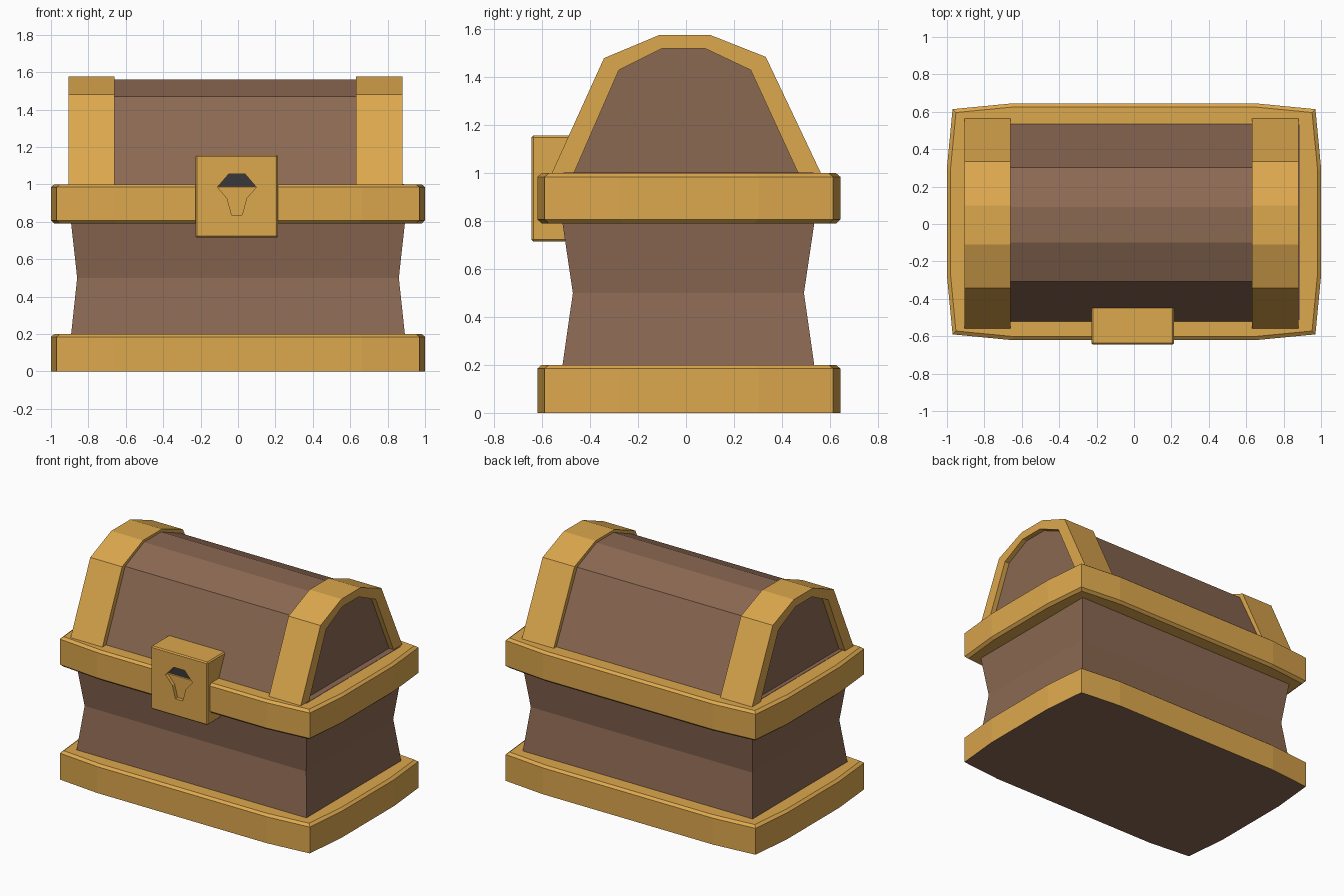
import bpy, bmesh

if "Cube" in bpy.data.objects:
    bpy.data.objects.remove(bpy.data.objects["Cube"])


def material(name, rgb):
    m = bpy.data.materials.new(name)
    m.diffuse_color = (*rgb, 1)
    m.use_nodes = True
    m.node_tree.nodes["Principled BSDF"].inputs["Base Color"].default_value = m.diffuse_color
    return m


WOOD = material("wood", (0.26, 0.14, 0.085))
GOLD = material("gold", (0.72, 0.39, 0.075))
DARK = material("dark", (0.04, 0.04, 0.043))


def finish(name, bm, *mats):
    bmesh.ops.recalc_face_normals(bm, faces=bm.faces)
    me = bpy.data.meshes.new(name)
    bm.to_mesh(me)
    bm.free()
    for m in mats:
        me.materials.append(m)
    ob = bpy.data.objects.new(name, me)
    bpy.context.collection.objects.link(ob)
    return ob


def loft(name, rings, *mats):
    """Skin a stack of equal-length closed rings and cap both ends."""
    bm = bmesh.new()
    rows = [[bm.verts.new(p) for p in r] for r in rings]
    n = len(rows[0])
    for a, b in zip(rows, rows[1:]):
        for i in range(n):
            j = (i + 1) % n
            bm.faces.new((a[i], a[j], b[j], b[i]))
    bottom = bm.faces.new(rows[0])
    bm.faces.new(rows[-1])
    if len(mats) > 1:
        bottom.material_index = 1
    return finish(name, bm, *mats)


def rect(x, y, z):
    return [(sx * x, sy * y + 0.01, z) for sx, sy in ((-1, -1), (1, -1), (1, 1), (-1, 1))]


def bowed(z, inset=0.0):
    """Rectangle outline whose sides bow slightly outwards."""
    quarter = [(0.66, 0.632), (0.97, 0.602), (1.0, 0.29)]
    pts = []
    for sx, sy, step in ((1, 1, 1), (1, -1, -1), (-1, -1, 1), (-1, 1, -1)):
        pts += [(sx * (x - inset), sy * (y - inset) + 0.012, z) for x, y in quarter[::step]]
    return pts


def prism(name, profile, axis, lo, hi, mat):
    """Extrude a 2D profile along x (profile is y, z) or y (profile is x, z)."""
    place = (lambda t, a, b: (t, a, b)) if axis == "x" else (lambda t, a, b: (a, t, b))
    return loft(name, [[place(t, a, b) for a, b in profile] for t in (lo, hi)], mat)


# Waisted wooden body
loft("body", [rect(0.892, 0.525, 0.1), rect(0.892, 0.525, 0.2), rect(0.86, 0.482, 0.5),
              rect(0.892, 0.525, 0.79), rect(0.888, 0.522, 1.002)], WOOD)

# Gold bands around base and rim
loft("base_band", [bowed(0), bowed(0.185), bowed(0.2, 0.018)], GOLD, WOOD)
loft("rim_band", [bowed(0.79, 0.018), bowed(0.807), bowed(0.985), bowed(1.0, 0.018)], GOLD)

# Barrel lid
LID = [(-0.52, 1.0), (-0.308, 1.47), (-0.1, 1.56), (0.09, 1.56), (0.303, 1.47), (0.535, 1.0)]
prism("lid", LID, "x", -0.86, 0.845, WOOD)

# Gold straps arching over the lid ends
OUTER = [(-0.56, 1.0), (-0.342, 1.48), (-0.11, 1.577), (0.1, 1.577), (0.333, 1.485), (0.563, 1.0)]
INNER = [(-0.468, 1.0), (-0.28, 1.43), (-0.1, 1.52), (0.08, 1.52), (0.27, 1.43), (0.468, 1.0)]
for name, lo, hi in (("left_strap", -0.907, -0.66), ("right_strap", 0.632, 0.88)):
    prism(name, OUTER + INNER[::-1], "x", lo, hi, GOLD)

# Lock plate
lock = prism("lock", [(-0.227, 0.715), (0.215, 0.715), (0.215, 1.157), (-0.227, 1.157)],
             "y", -0.645, -0.44, GOLD)
bevel = lock.modifiers.new("bevel", "BEVEL")
bevel.width = 0.008
bevel.segments = 1

# Recessed keyhole
HOLE = [(-0.05, 1.055), (-0.11, 0.985), (-0.058, 0.925), (-0.034, 0.837),
        (0.022, 0.837), (0.046, 0.925), (0.098, 0.985), (0.038, 1.055)]
cutter = prism("keyhole_cutter", HOLE, "y", -0.7, -0.6, GOLD)
cutter.hide_render = True
cutter.hide_set(True)
cut = lock.modifiers.new("keyhole", "BOOLEAN")
cut.operation = "DIFFERENCE"
cut.solver = "EXACT"
cut.object = cutter
prism("keyhole", HOLE, "y", -0.615, -0.59, DARK)
